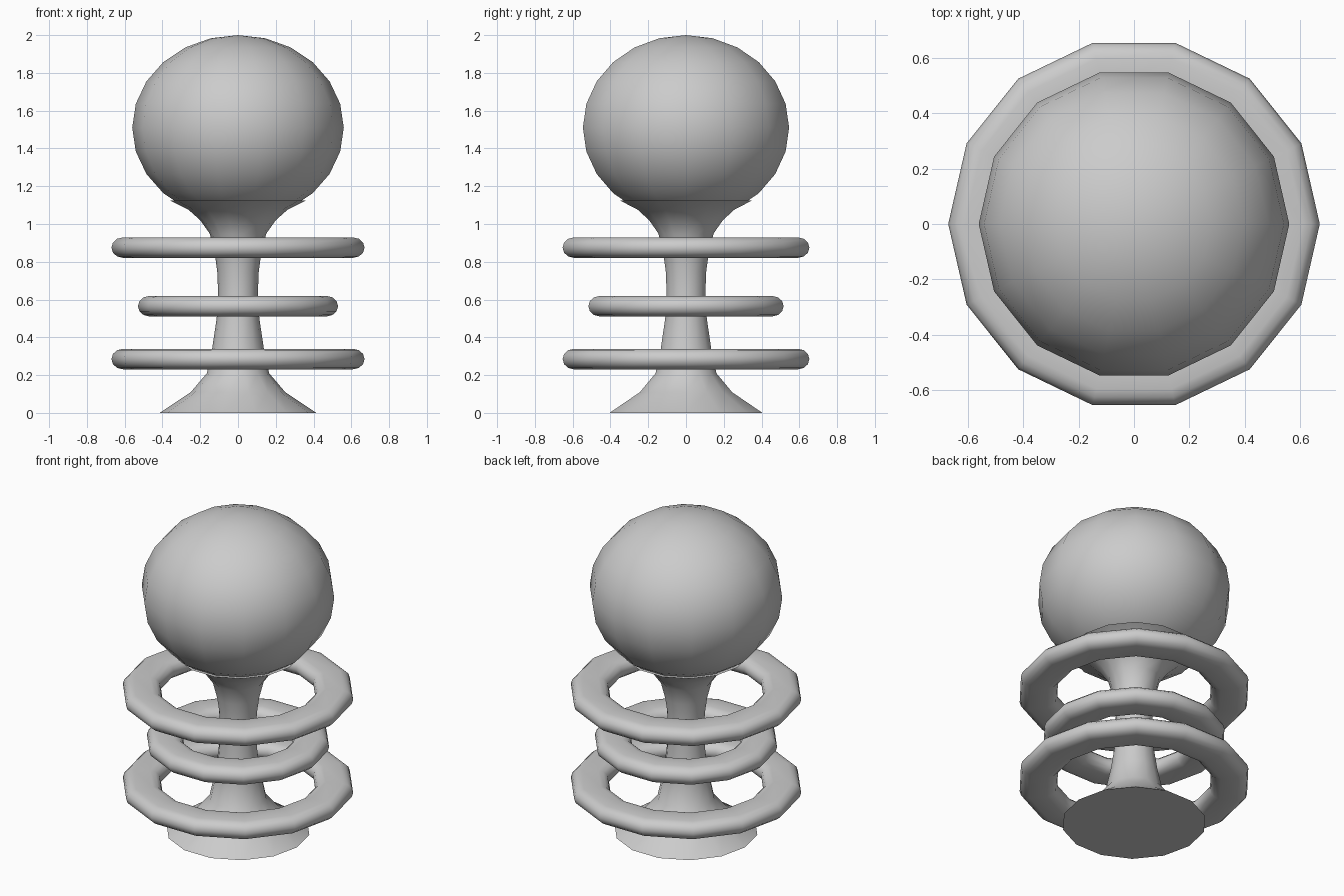
import bpy, bmesh, math

if "Cube" in bpy.data.objects:
    bpy.data.objects.remove(bpy.data.objects["Cube"])

SIDES = 14


def lathe(name, profile, closed=False):
    """Spin an (r, z) profile around z; r = 0 becomes a pole, open ends are capped."""
    bm = bmesh.new()
    rings = []
    for r, z in profile:
        n = 1 if r < 1e-6 else SIDES
        rings.append([bm.verts.new((r * math.cos(math.tau * i / SIDES),
                                    r * math.sin(math.tau * i / SIDES), z)) for i in range(n)])
    pairs = list(zip(rings, rings[1:]))
    if closed:
        pairs.append((rings[-1], rings[0]))
    for a, b in pairs:
        for i in range(SIDES):
            j = (i + 1) % SIDES
            quad = [a[i % len(a)], a[j % len(a)], b[j % len(b)], b[i % len(b)]]
            bm.faces.new(list(dict.fromkeys(quad)))
    if not closed:
        for ring in (rings[0], rings[-1]):
            if len(ring) > 1:
                bm.faces.new(ring)
    bmesh.ops.recalc_face_normals(bm, faces=bm.faces[:])
    mesh = bpy.data.meshes.new(name)
    bm.to_mesh(mesh)
    bm.free()
    ob = bpy.data.objects.new(name, mesh)
    bpy.context.collection.objects.link(ob)
    bpy.ops.object.select_all(action='DESELECT')
    ob.select_set(True)
    bpy.context.view_layer.objects.active = ob
    bpy.ops.object.shade_smooth_by_angle(angle=math.radians(40))
    return ob


def flat_ring(name, outer, z, width=0.22, half_height=0.054, end=0.06, steps=6):
    """Ring with a flattened, round-ended cross-section."""
    mid = outer - width / 2
    flat = width / 2 - end
    profile = []
    for side, start in ((1, -90), (-1, 90)):
        for k in range(steps + 1):
            a = math.radians(start + 180 * k / steps)
            profile.append((mid + side * flat + end * math.cos(a),
                            z + half_height * math.sin(a)))
    return lathe(name, profile, closed=True)


# Flared stem: wide foot, slim waist, trumpet-shaped collar
lathe("stem", [(0.415, 0), (0.25, 0.11), (0.165, 0.21), (0.137, 0.34), (0.113, 0.5),
               (0.105, 0.63), (0.11, 0.75), (0.124, 0.85), (0.15, 0.95),
               (0.20, 1.02), (0.264, 1.077), (0.36, 1.125)])

# Slightly squashed ball on top
ROWS = 12
ball = []
for k in range(ROWS + 1):
    a = math.pi * (k / ROWS - 0.5)
    r = 0 if k in (0, ROWS) else 0.56 * math.cos(a)
    ball.append((r, 1.51 + 0.49 * math.sin(a)))
lathe("ball", ball)

# Three floating rings
flat_ring("lower_ring", 0.67, 0.285)
flat_ring("middle_ring", 0.53, 0.565, width=0.21)
flat_ring("upper_ring", 0.67, 0.875)
